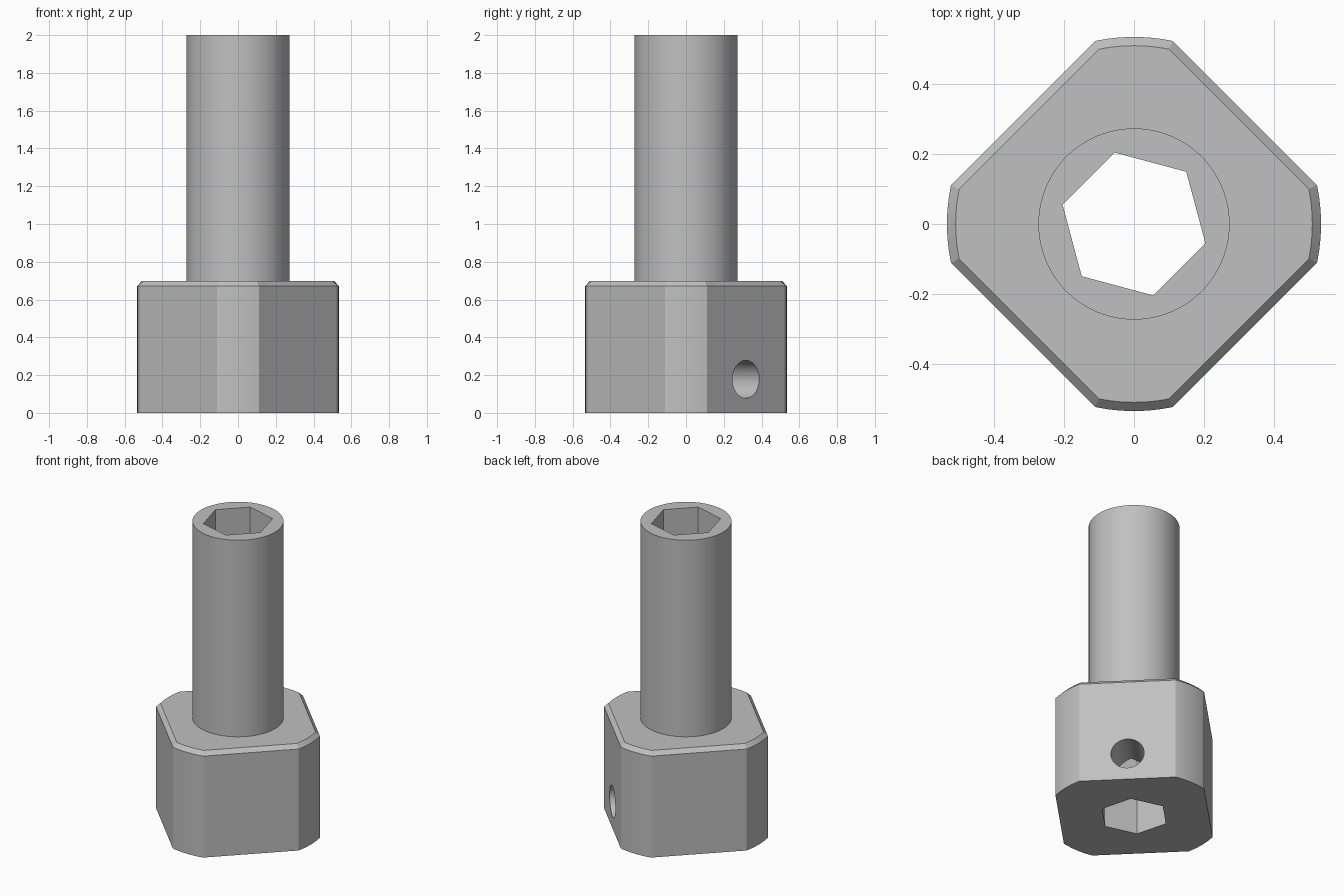
import bpy, bmesh
from math import radians, sin, cos, acos, pi, sqrt
from mathutils import Matrix

cube = bpy.data.objects.get("Cube")
if cube:
    bpy.data.objects.remove(cube)

# Single plain metal colour
metal = bpy.data.materials.new("grey_metal")
metal.use_nodes = True
grey = (0.53, 0.53, 0.53, 1)
metal.diffuse_color = grey
metal.node_tree.nodes["Principled BSDF"].inputs["Base Color"].default_value = grey


def finish(name, bm):
    bmesh.ops.recalc_face_normals(bm, faces=bm.faces)
    mesh = bpy.data.meshes.new(name)
    bm.to_mesh(mesh)
    bm.free()
    mesh.materials.append(metal)
    obj = bpy.data.objects.new(name, mesh)
    bpy.context.collection.objects.link(obj)
    return obj


def cylinder(name, sides, radius, depth, matrix):
    bm = bmesh.new()
    bmesh.ops.create_cone(bm, cap_ends=True, segments=sides, radius1=radius,
                          radius2=radius, depth=depth, matrix=matrix)
    return finish(name, bm)


def outline(inset):
    """Square with its corners rounded off by a larger circle."""
    radius, flat = 0.534 - inset, 0.448 - inset
    half = pi / 4 - acos(flat / radius)
    steps = 12
    return [(radius * cos(a), radius * sin(a))
            for q in range(4) for i in range(steps + 1)
            for a in [q * pi / 2 + half * (2 * i / steps - 1)]]


# Base block: stacked outlines, chamfered at the top
bm = bmesh.new()
rings = [[bm.verts.new((x, y, z)) for x, y in outline(inset)]
         for z, inset in ((0, 0), (0.672, 0), (0.698, 0.025))]
bm.faces.new(rings[0])
bm.faces.new(rings[-1])
for low, high in zip(rings, rings[1:]):
    for i in range(len(low)):
        j = (i + 1) % len(low)
        bm.faces.new((low[i], low[j], high[j], high[i]))
body = finish("socket_body", bm)

# Round shaft, hexagonal through bore and set-screw hole
shaft = cylinder("shaft", 96, 0.273, 1.6, Matrix.Translation((0, 0, 1.2)))
bore = cylinder("hex_bore_cutter", 6, 0.211, 3,
                Matrix.Translation((0, 0, 1)) @ Matrix.Rotation(radians(15), 4, "Z"))
reach = 0.35 / sqrt(2)
screw = cylinder("screw_hole_cutter", 64, 0.1, 0.7,
                 Matrix.Translation((reach, reach, 0.178))
                 @ Matrix.Rotation(radians(45), 4, "Z")
                 @ Matrix.Rotation(radians(90), 4, "Y"))

bpy.context.view_layer.objects.active = body
for tool, operation in ((shaft, "UNION"), (bore, "DIFFERENCE"), (screw, "DIFFERENCE")):
    tool.hide_render = True
    mod = body.modifiers.new(tool.name, "BOOLEAN")
    mod.object, mod.operation, mod.solver = tool, operation, "EXACT"
    bpy.ops.object.modifier_apply(modifier=mod.name)
    bpy.data.objects.remove(tool)

# Smooth the round surfaces, keep the machined edges crisp
bpy.ops.object.select_all(action="DESELECT")
body.select_set(True)
bpy.ops.object.shade_smooth_by_angle(angle=radians(20))
